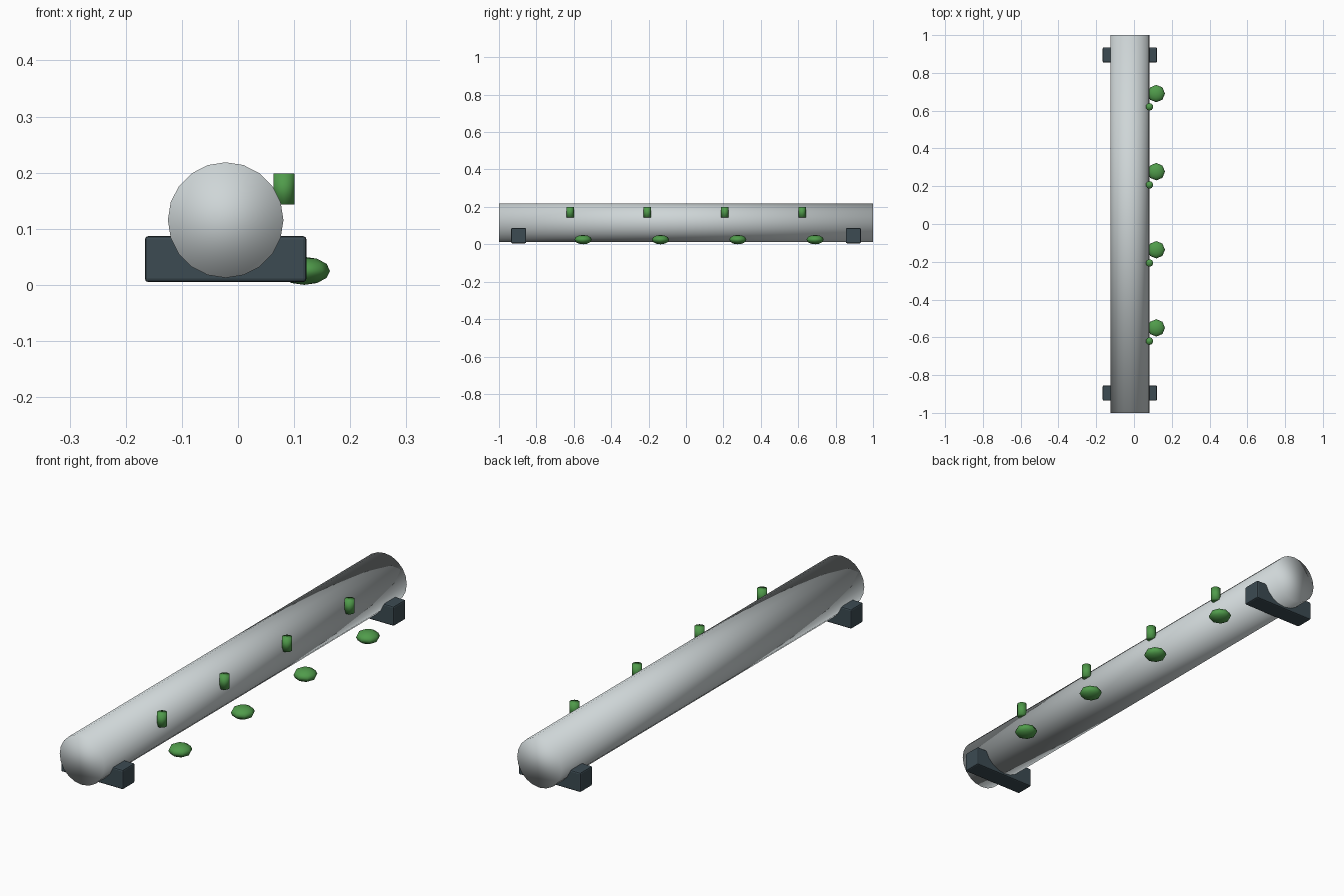
import bpy
from math import pi

if "Cube" in bpy.data.objects:
    bpy.data.objects.remove(bpy.data.objects["Cube"])

TUBE_X = -0.022


def material(name, rgb):
    m = bpy.data.materials.new(name)
    m.diffuse_color = (*rgb, 1)
    m.use_nodes = True
    m.node_tree.nodes["Principled BSDF"].inputs["Base Color"].default_value = m.diffuse_color
    return m


GREY = material("pale_metal", (0.62, 0.67, 0.68))
DARK = material("dark_slate", (0.045, 0.07, 0.085))
GREEN = material("leaf_green", (0.08, 0.33, 0.07))


def finish(name, mat, smooth=True):
    ob = bpy.context.object
    ob.name = name
    ob.data.materials.append(mat)
    if smooth:
        bpy.ops.object.shade_smooth()
    return ob


# Long growing tube
bpy.ops.mesh.primitive_cylinder_add(vertices=20, radius=0.103, depth=2,
                                    location=(TUBE_X, 0, 0.1155),
                                    rotation=(pi / 2, 0, 0))
finish("tube", GREY)

# Support block under each end
for y, side in ((-0.895, "front"), (0.895, "back")):
    bpy.ops.mesh.primitive_cube_add(size=1, location=(TUBE_X, y, 0.046))
    ob = finish(side + "_support", DARK, smooth=False)
    ob.scale = (0.288, 0.08, 0.082)
    bpy.ops.object.transform_apply(location=False, rotation=False, scale=True)
    bev = ob.modifiers.new("soft_edges", "BEVEL")
    bev.width = 0.006
    bev.segments = 2

# Row of plants: a short stem on the tube and a flat leaf clump beside it
for i in range(4):
    y = -0.62 + i * 0.4135
    bpy.ops.mesh.primitive_cylinder_add(vertices=10, radius=0.02, depth=0.055,
                                        location=(0.082, y, 0.171))
    finish(f"plant_stem_{i + 1}", GREEN)
    bpy.ops.mesh.primitive_uv_sphere_add(segments=8, ring_count=6, radius=1,
                                         location=(0.118, y + 0.07, 0.025))
    leaf = finish(f"leaf_clump_{i + 1}", GREEN)
    leaf.scale = (0.046, 0.046, 0.025)
